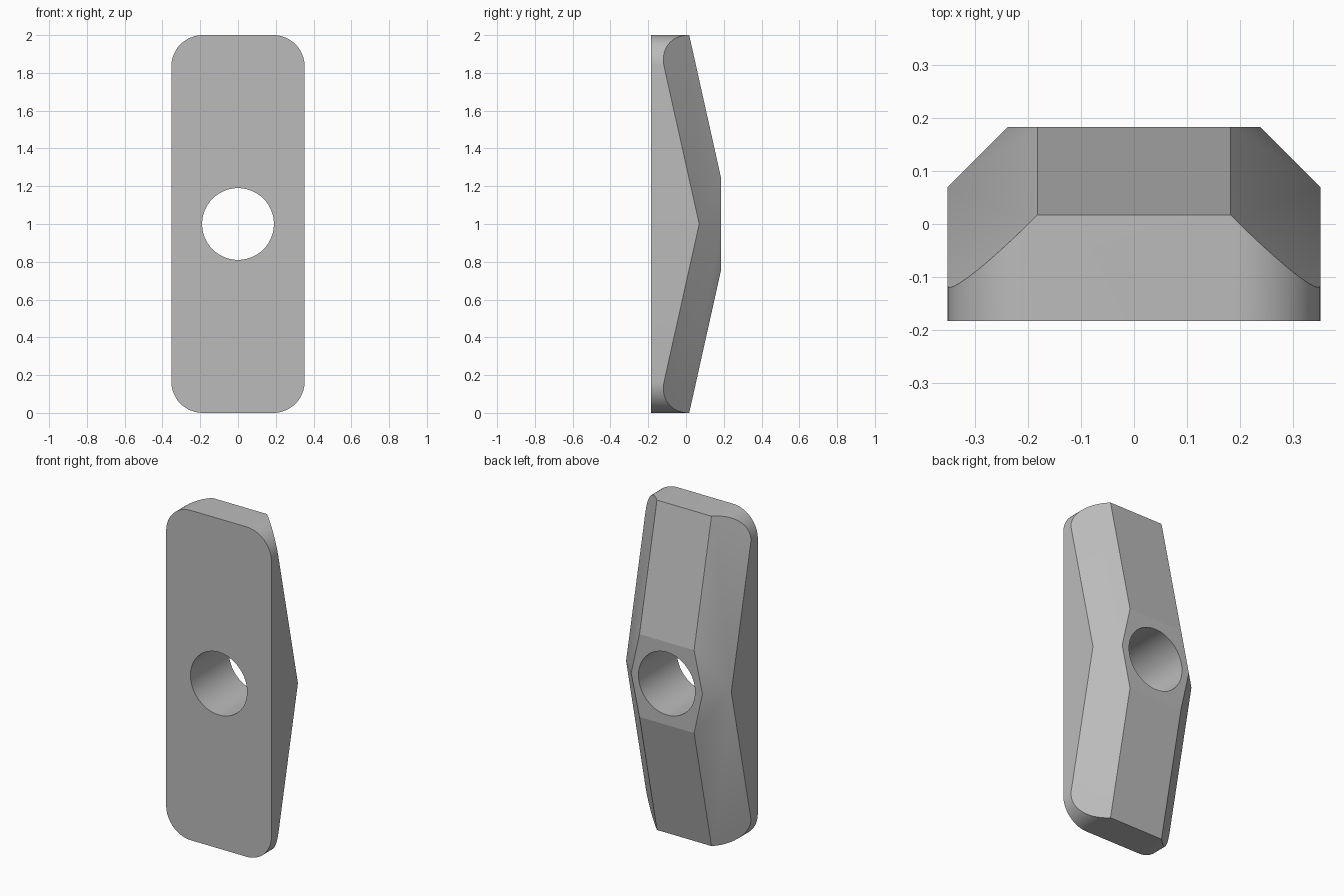
import bpy, bmesh, math
from mathutils import Vector

cube = bpy.data.objects.get("Cube")
if cube:
    bpy.data.objects.remove(cube, do_unlink=True)

HALF_W, RADIUS, HALF_D = 0.353, 0.166, 0.184
SLOPE, RIDGE, CHAMFER = 0.223, 0.24, 0.423

grey = bpy.data.materials.new("plain grey")
grey.use_nodes = True
colour = (0.5, 0.5, 0.5, 1)
grey.diffuse_color = colour
grey.node_tree.nodes["Principled BSDF"].inputs["Base Color"].default_value = colour

# Rounded rectangle extruded from front to back
bm = bmesh.new()
outline = []
for i, (sx, sz) in enumerate([(1, 1), (-1, 1), (-1, -1), (1, -1)]):
    for k in range(17):
        a = math.pi / 2 * (i + k / 16)
        outline.append(bm.verts.new((
            sx * (HALF_W - RADIUS) + RADIUS * math.cos(a), -HALF_D,
            1 + sz * (1 - RADIUS) + RADIUS * math.sin(a))))
front = bm.faces.new(outline)
back = bmesh.ops.extrude_face_region(bm, geom=[front])["geom"]
for v in back:
    if isinstance(v, bmesh.types.BMVert):
        v.co.y = HALF_D + 0.0


def slice_off(point, normal):
    """Remove everything beyond a plane and cap the cut."""
    geom = bm.verts[:] + bm.edges[:] + bm.faces[:]
    cut = bmesh.ops.bisect_plane(bm, geom=geom, dist=1e-5, plane_co=point,
                                 plane_no=normal, clear_outer=True)["geom_cut"]
    edges = [e for e in cut if isinstance(e, bmesh.types.BMEdge) and e.is_boundary]
    bmesh.ops.holes_fill(bm, edges=edges, sides=0)


# Sloping back faces, then slanted bevels along both sides
for sz in (1, -1):
    slice_off(Vector((0, RIDGE, 1)), Vector((0, 1, sz * SLOPE)))
for sx in (1, -1):
    for sz in (1, -1):
        slice_off(Vector((0, CHAMFER, 1)), Vector((sx, 1, sz * SLOPE)))

bmesh.ops.recalc_face_normals(bm, faces=bm.faces[:])
mesh = bpy.data.meshes.new("handle_plate")
bm.to_mesh(mesh)
bm.free()
mesh.materials.append(grey)
plate = bpy.data.objects.new("handle_plate", mesh)
bpy.context.collection.objects.link(plate)

# Round through hole
bpy.ops.mesh.primitive_cylinder_add(vertices=64, radius=0.19, depth=1,
                                    location=(0, 0, 1), rotation=(math.pi / 2, 0, 0))
drill = bpy.context.object
drill.name = "hole_cutter"
drill.data.materials.append(grey)
hole = plate.modifiers.new("hole", 'BOOLEAN')
hole.operation, hole.solver, hole.object = 'DIFFERENCE', 'EXACT', drill
bpy.ops.object.select_all(action='DESELECT')
plate.select_set(True)
bpy.context.view_layer.objects.active = plate
bpy.ops.object.modifier_apply(modifier="hole")
bpy.data.objects.remove(drill, do_unlink=True)

# Smooth rounded corners and bevels, crisp flat back
bpy.ops.object.shade_smooth_by_angle(angle=math.radians(30))
for face in plate.data.polygons:
    if abs(face.normal.y) > 0.9:
        face.use_smooth = False
